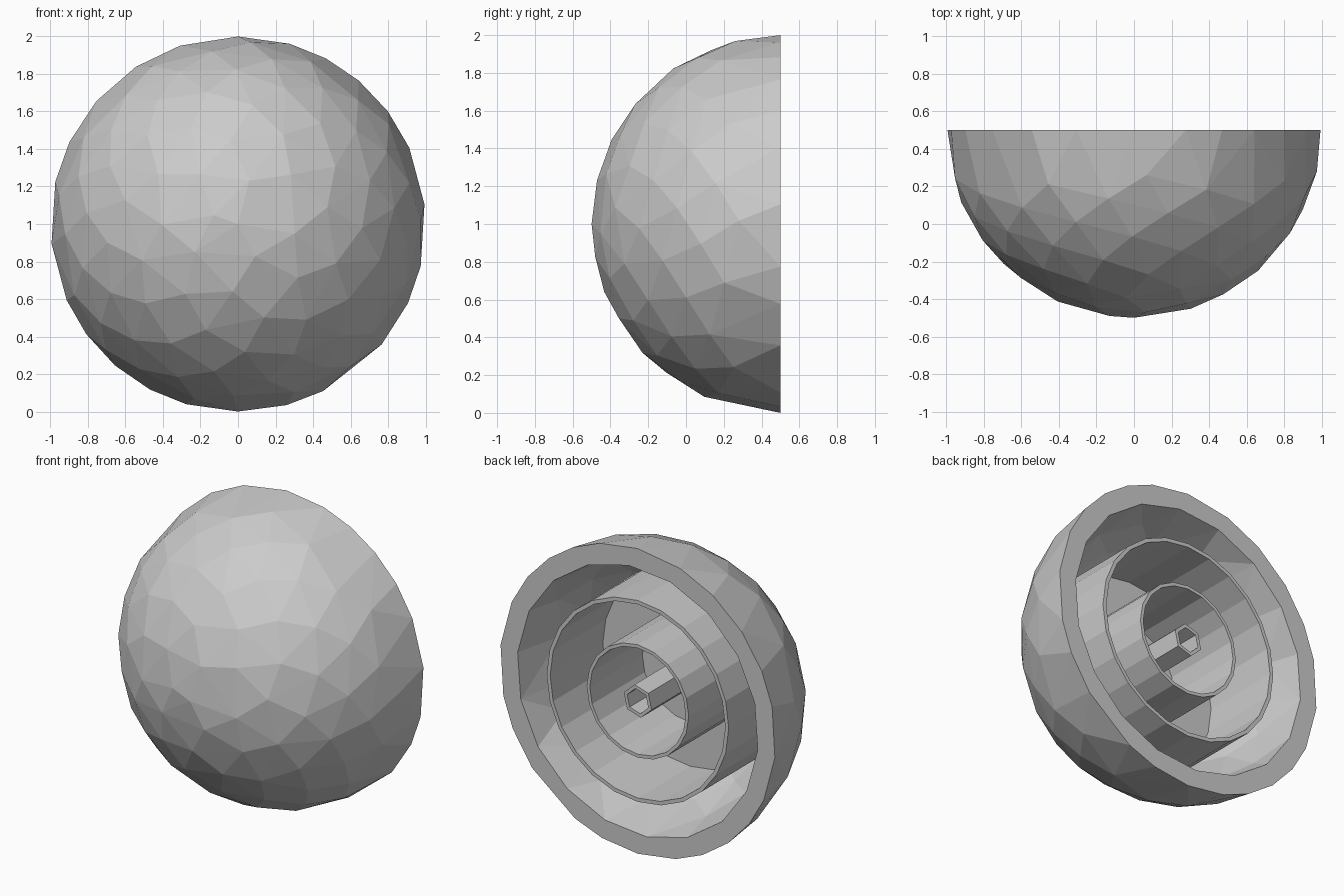
import bpy, bmesh
from math import sin, cos, pi, sqrt, radians
from mathutils import Vector

if "Cube" in bpy.data.objects:
    bpy.data.objects.remove(bpy.data.objects["Cube"])

CENTRE = Vector((0, 0.5, 1))      # centre of the open face, bowl bulges to -y


def finish(bm, name):
    bmesh.ops.recalc_face_normals(bm, faces=bm.faces[:])
    me = bpy.data.meshes.new(name)
    bm.to_mesh(me)
    bm.free()
    ob = bpy.data.objects.new(name, me)
    bpy.context.collection.objects.link(ob)
    return ob


def dome(bm, radius, rim_angles, count, lowest):
    """Faceted half sphere: rim polygon plus a spiral of points, hulled."""
    pts = [Vector((cos(a), 0, sin(a))) for a in rim_angles]
    for i in range(count):
        d = 1 - (1 - lowest) * i / (count - 1)
        r, a = sqrt(max(0, 1 - d * d)), i * pi * (3 - sqrt(5)) + 0.4
        pts.append(Vector((r * cos(a), -d, r * sin(a))))
    verts = [bm.verts.new(CENTRE + p * radius) for p in pts]
    bmesh.ops.convex_hull(bm, input=verts)
    rim = set(verts[:len(rim_angles)])
    cap = [f for f in bm.faces if all(v in rim for v in f.verts)]
    bmesh.ops.delete(bm, geom=cap, context='FACES')


def cup(name, outer, wall, depth, sides, turn=0.0):
    """Open round cup, flush with the bowl's rim."""
    profile = [(outer, depth), (outer, 0), (outer - wall, 0), (outer - wall, depth - wall)]
    bm = bmesh.new()
    rings = []
    for r, d in profile:
        rings.append([bm.verts.new(CENTRE + Vector((
            r * cos(turn + 2 * pi * k / sides), -d, r * sin(turn + 2 * pi * k / sides))))
            for k in range(sides)])
    for a, b in zip(rings, rings[1:]):
        for k in range(sides):
            n = (k + 1) % sides
            bm.faces.new((a[k], a[n], b[n], b[k]))
    bm.faces.new(rings[0])
    bm.faces.new(rings[-1])
    return finish(bm, name)


# faceted bowl: outer skin, inner skin, flat rim between them
rim_deg = [6, 24, 37, 50, 62, 74, 90, 108, 123, 139, 154, 167,
           186, 204, 216, 229, 242, 254, 270, 285, 297, 320, 335, 347]
bowl = bmesh.new()
dome(bowl, 1.0, [radians(a) for a in rim_deg], 82, 0.22)
dome(bowl, 0.875, [2 * pi * k / 18 + 0.1 for k in range(18)], 60, 0.24)
edges = [e for e in bowl.edges if e.is_boundary]
bmesh.ops.triangle_fill(bowl, use_beauty=True, edges=edges)
finish(bowl, "bowl_shell")

# nested cups inside the bowl
cup("outer_ring", 0.66, 0.025, 0.57, 24)
cup("middle_ring", 0.37, 0.022, 0.80, 20)
cup("centre_tube", 0.105, 0.025, 0.88, 6, 0.3)
